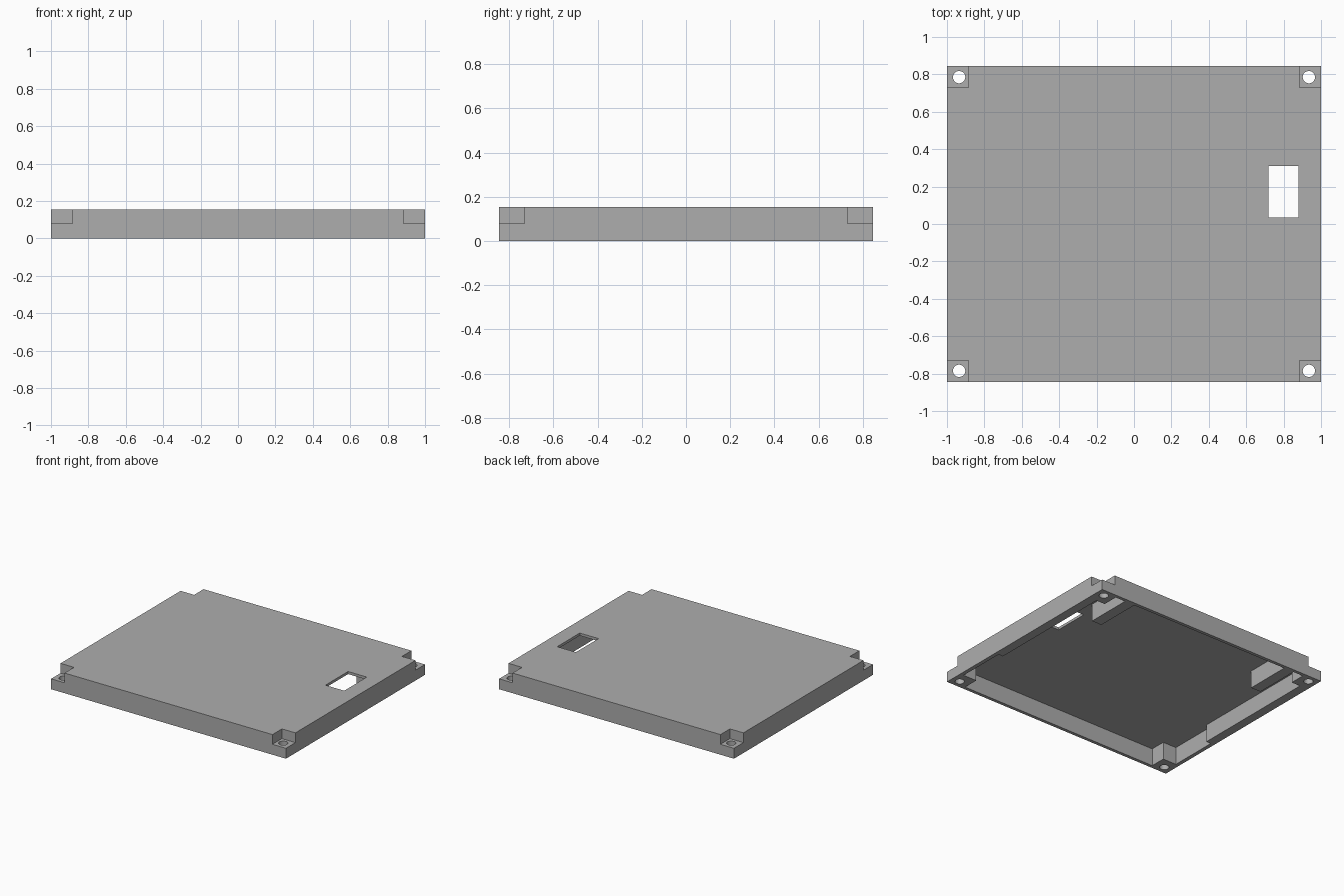
import bpy, bmesh
from mathutils import Matrix

cube = bpy.data.objects.get("Cube")
if cube:
    bpy.data.objects.remove(cube, do_unlink=True)

HX, HY, H = 1.0, 0.845, 0.155      # half sizes and height
CEILING = 0.135                    # underside of the top plate
NOTCH, LEDGE = 0.115, 0.08         # corner step size and height
SIGNS = [(sx, sy) for sx in (-1, 1) for sy in (-1, 1)]

grey = bpy.data.materials.new("plain grey")
grey.use_nodes = True
colour = (0.42, 0.42, 0.42, 1)
grey.diffuse_color = colour
grey.node_tree.nodes["Principled BSDF"].inputs["Base Color"].default_value = colour


def make_object(name, bm):
    bmesh.ops.recalc_face_normals(bm, faces=bm.faces)
    mesh = bpy.data.meshes.new(name)
    bm.to_mesh(mesh)
    bm.free()
    mesh.materials.append(grey)
    obj = bpy.data.objects.new(name, mesh)
    bpy.context.collection.objects.link(obj)
    return obj


def prism(name, outline, z0, z1):
    bm = bmesh.new()
    face = bm.faces.new([bm.verts.new((x, y, z0)) for x, y in outline])
    new = bmesh.ops.extrude_face_region(bm, geom=[face])["geom"]
    verts = [v for v in new if isinstance(v, bmesh.types.BMVert)]
    bmesh.ops.translate(bm, verts=verts, vec=(0, 0, z1 - z0))
    return make_object(name, bm)


def box(name, x0, x1, y0, y1, z0, z1):
    return prism(name, [(x0, y0), (x1, y0), (x1, y1), (x0, y1)], z0, z1)


def cylinder(name, x, y, radius):
    bm = bmesh.new()
    bmesh.ops.create_cone(bm, cap_ends=True, segments=32, radius1=radius,
                          radius2=radius, depth=1,
                          matrix=Matrix.Translation((x, y, 0)))
    return make_object(name, bm)


# Solid slab
cover = box("cover_shell", -HX, HX, -HY, HY, 0, H)

# Hollow underside, with corner blocks and thicker side walls left standing
half = [(0.855, -0.82), (0.855, -0.70), (0.97, -0.70), (0.97, -0.32),
        (0.93, -0.32), (0.93, 0.70), (0.855, 0.70), (0.855, 0.82)]
outline = half + [(-x, y) for x, y in reversed(half)]
cutters = [prism("cavity_cutter", outline, -0.1, CEILING)]

# Rectangular window through the top
cutters.append(box("window_cutter", 0.72, 0.88, 0.035, 0.31, 0.1, 0.3))

# Stepped corners and screw holes
for sx, sy in SIGNS:
    xs = sorted((sx * (HX - NOTCH), sx * (HX + 0.1)))
    ys = sorted((sy * (HY - NOTCH), sy * (HY + 0.1)))
    cutters.append(box("corner_cutter", *xs, *ys, LEDGE, 0.3))
    cutters.append(cylinder("screw_cutter", sx * 0.935, sy * 0.785, 0.033))

for cutter in cutters:
    cutter.hide_render = True
    mod = cover.modifiers.new(cutter.name, "BOOLEAN")
    mod.operation = "DIFFERENCE"
    mod.solver = "EXACT"
    mod.object = cutter

# Bake the cuts and drop the cutters
bpy.context.view_layer.update()
graph = bpy.context.evaluated_depsgraph_get()
baked = bpy.data.meshes.new_from_object(cover.evaluated_get(graph))
cover.modifiers.clear()
cover.data = baked
for cutter in cutters:
    bpy.data.objects.remove(cutter, do_unlink=True)

# Support bars under the top plate, against the back wall
for side, sx in (("left", 1), ("right", -1)):
    x0, x1 = sorted((sx * 0.685, sx * 0.77))
    box(side + "_support_bar", x0, x1, 0.46, 0.822, 0, CEILING + 0.002)
